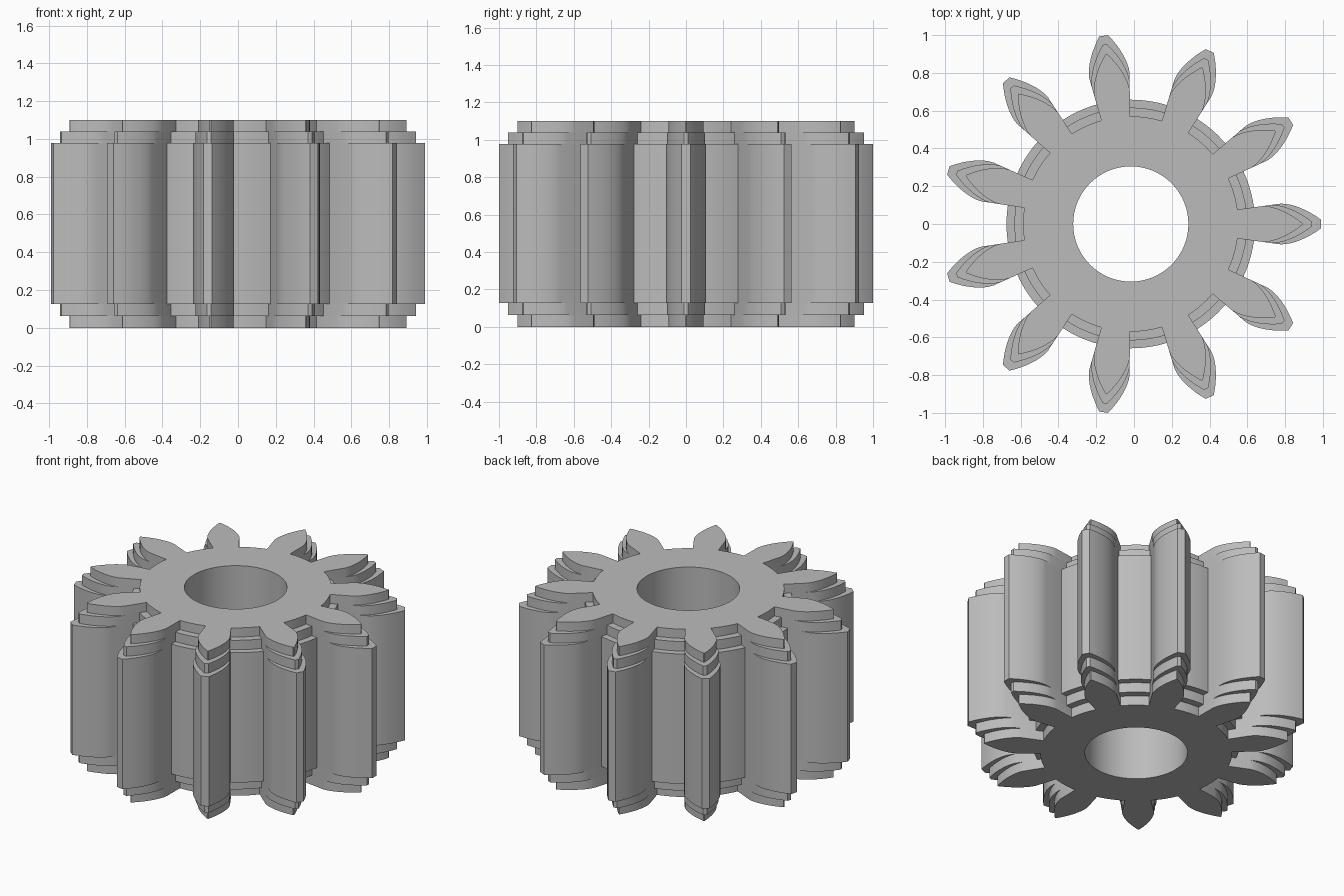
import bpy, bmesh
from math import sin, cos, tan, acos, pi, radians

cube = bpy.data.objects.get("Cube")
if cube:
    bpy.data.objects.remove(cube, do_unlink=True)

TEETH = 11
HALF_ANGLE = 0.135      # half the tooth angle at the root
CENTRE_X = -0.017
BORE = 0.305
STEPS = 8               # points along each curved flank
# (root, base, tip) radii of the full, middle and end outlines
LAYERS = [(0.658, 0.80, 1.007), (0.616, 0.752, 0.96), (0.57, 0.705, 0.91)]
# (outline, height) from bottom to top
STACK = [(2, 0), (2, 0.063), (1, 0.063), (1, 0.127), (0, 0.127),
         (0, 0.978), (1, 0.978), (1, 1.04), (2, 1.04), (2, 1.1)]


def flank(base, tip):
    """Radius and half angle of an involute flank, from base to tip."""
    points = []
    for i in range(STEPS + 1):
        r = base + (tip - base) * i / STEPS
        a = acos(base / r)
        points.append((r, max(HALF_ANGLE - (tan(a) - a), 0.003)))
    return points


def outline(root, base, tip):
    """Closed gear outline as polar points."""
    curve = flank(base, tip)
    pitch = 2 * pi / TEETH
    tooth = [(root, -HALF_ANGLE)]
    tooth += [(r, -t) for r, t in curve]
    tooth += [(r, t) for r, t in reversed(curve)]
    gap = pitch - 2 * HALF_ANGLE
    tooth += [(root, HALF_ANGLE + gap * i / 6) for i in range(6)]
    return [(r, t + k * pitch) for k in range(TEETH) for r, t in tooth]


def add_loop(bm, polar, z):
    return [bm.verts.new((CENTRE_X + r * cos(t), r * sin(t), z)) for r, t in polar]


def bridge(bm, low, high):
    """Join two loops with quads, leaving out quads without area."""
    n = len(low)
    for i in range(n):
        j = (i + 1) % n
        face = bm.faces.new((low[i], low[j], high[j], high[i]))
        if face.calc_area() < 1e-6:
            bm.faces.remove(face)


def cap(bm, outer, inner, up):
    """Fill the flat end between the outline and the bore."""
    edges = [bm.edges.get((loop[i - 1], loop[i]))
             for loop in (outer, inner) for i in range(len(loop))]
    made = bmesh.ops.triangle_fill(bm, edges=edges, use_beauty=True)
    for f in made["geom"]:
        if isinstance(f, bmesh.types.BMFace):
            f.normal_update()
            if f.normal.z * up < 0:
                f.normal_flip()


# Toothed body with stepped ends
bm = bmesh.new()
profiles = [outline(*layer) for layer in LAYERS]
loops = [add_loop(bm, profiles[k], z) for k, z in STACK]
for low, high in zip(loops, loops[1:]):
    bridge(bm, low, high)

# Central bore
circle = [(BORE, 2 * pi * i / 64) for i in range(64)]
bore_low, bore_high = (add_loop(bm, circle, z) for z in (0, 1.1))
bridge(bm, bore_high, bore_low)

# Flat ends
cap(bm, loops[0], bore_low, -1)
cap(bm, loops[-1], bore_high, 1)

mesh = bpy.data.meshes.new("pinion_gear")
bm.to_mesh(mesh)
bm.free()
gear = bpy.data.objects.new("pinion_gear", mesh)
bpy.context.collection.objects.link(gear)

# Plain grey metal
grey = bpy.data.materials.new("grey_metal")
grey.use_nodes = True
colour = (0.5, 0.5, 0.5, 1)
grey.diffuse_color = colour
grey.node_tree.nodes["Principled BSDF"].inputs["Base Color"].default_value = colour
mesh.materials.append(grey)

bpy.ops.object.select_all(action="DESELECT")
gear.select_set(True)
bpy.context.view_layer.objects.active = gear
bpy.ops.object.shade_smooth_by_angle(angle=radians(25))
